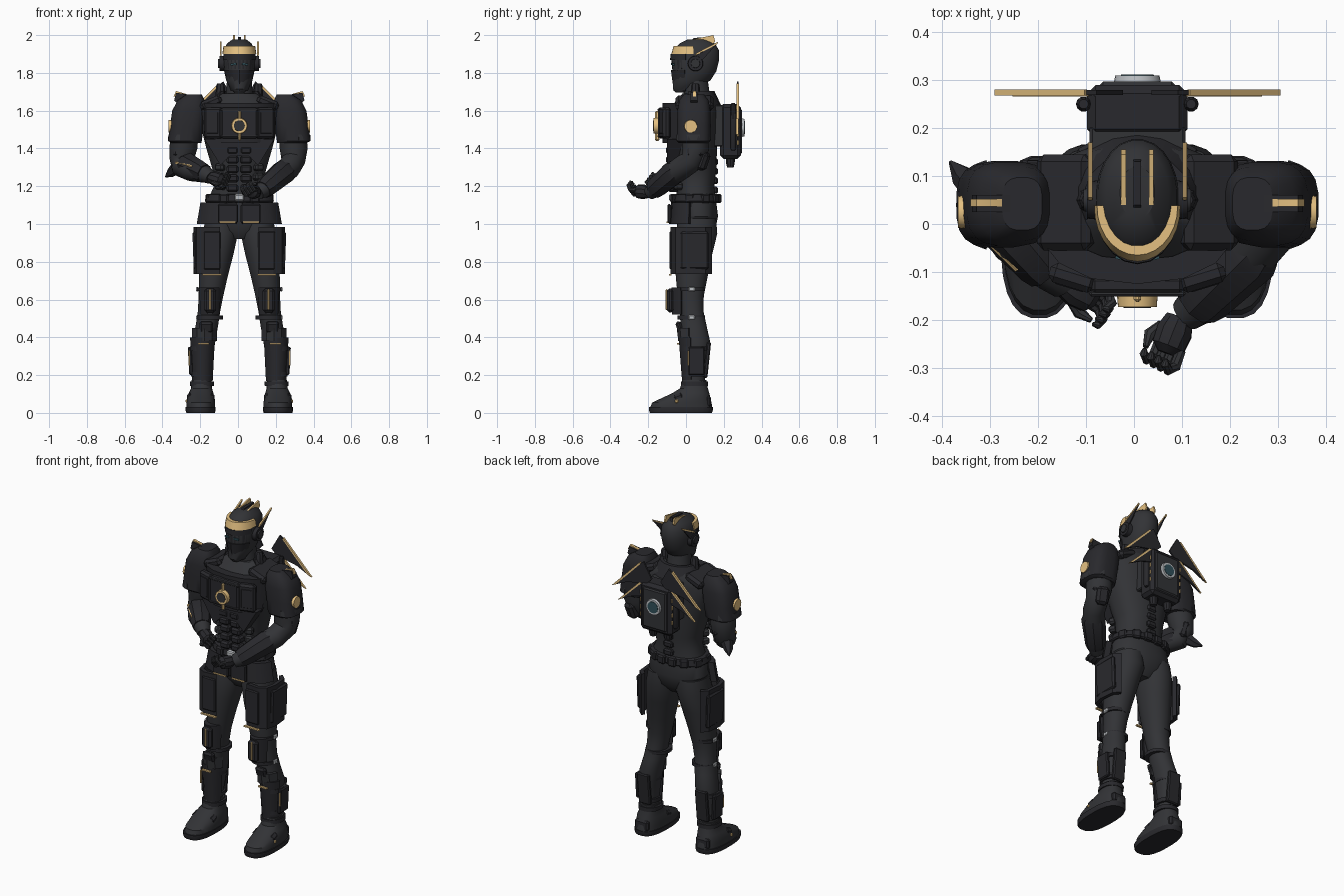
import bpy, bmesh
from math import sin, cos, radians, pi
from mathutils import Vector, Matrix, Euler

def mat(name, *c):
    m = bpy.data.materials.new(name)
    m.diffuse_color = (*c, 1)
    return m
DARK = mat("dark_suit", .032, .033, .037)
BLACK = mat("black_armour", .022, .022, .026)
GOLD = mat("gold_trim", .78, .53, .22)
STEEL = mat("pale_metal", .5, .52, .54)
TEAL = mat("teal_glass", .03, .08, .1)
CX = .007   # the body axis sits slightly off zero

def finish(name, bm, m, mirror=False):
    for side in (1, -1) if mirror else (1,):
        b = bm.copy()
        for v in b.verts:
            v.co.x = v.co.x * side + CX
        bmesh.ops.recalc_face_normals(b, faces=b.faces)
        me = bpy.data.meshes.new(name)
        b.to_mesh(me)
        b.free()
        ob = bpy.data.objects.new(name + ("" if not mirror else "_left" if side > 0 else "_right"), me)
        me.materials.append(m)
        bpy.context.collection.objects.link(ob)
    bm.free()

def skin(bm, rings):
    rs = [[bm.verts.new(p) for p in r] for r in rings]
    n = len(rs[0])
    for a, b in zip(rs, rs[1:]):
        for i in range(n):
            bm.faces.new((a[i], a[(i + 1) % n], b[(i + 1) % n], b[i]))
    bm.faces.new(rs[0])
    bm.faces.new(rs[-1])

def oval(a, rx, ry, e=2):
    c, s = cos(a), sin(a)
    return (rx * abs(c) ** (2 / e) * (1 if c > 0 else -1), ry * abs(s) ** (2 / e) * (1 if s > 0 else -1))

# stacked horizontal sections: (z, cx, cy, rx, ry)
def loft(name, secs, m=DARK, mirror=False, n=24, e=2.3):
    bm, rings = bmesh.new(), []
    for z, cx, cy, rx, ry in secs:
        pts = [oval(2 * pi * (i + .5) / n, rx, ry, e) for i in range(n)]
        rings.append([(cx + x, cy + y, z) for x, y in pts])
    skin(bm, rings)
    finish(name, bm, m, mirror)

# round limb through (x, y, z, radius) points
def tube(name, pts, m=DARK, mirror=False, n=14):
    bm, rings = bmesh.new(), []
    P = [Vector(p[:3]) for p in pts]
    for i, p in enumerate(P):
        d = P[min(i + 1, len(P) - 1)] - P[max(i - 1, 0)]
        q = Vector((0, 0, 1)).rotation_difference(d)
        rings.append([p + q @ Vector((pts[i][3] * cos(2 * pi * k / n), pts[i][3] * sin(2 * pi * k / n), 0)) for k in range(n)])
    skin(bm, rings)
    finish(name, bm, m, mirror)

# curved armour plate: ends (z, rx, ry) around a centre, swept over an angle
def plate(name, c, a0, a1, lo, hi, t, m=BLACK, mirror=False, segs=8, e=2):
    bm, rings = bmesh.new(), []
    for i in range(segs + 1):
        a = radians(a0 + (a1 - a0) * i / segs)
        r = []
        for (z, rx, ry), k in ((lo, 0), (hi, 0), (hi, t), (lo, t)):
            x, y = oval(a, rx - k, ry - k, e)
            r.append((c[0] + x, c[1] + y, z))
        rings.append(r)
    skin(bm, rings)
    finish(name, bm, m, mirror)

def box(name, loc, size, m=BLACK, mirror=False, rot=(0, 0, 0), bev=.006):
    bm = bmesh.new()
    bmesh.ops.create_cube(bm, size=1)
    bmesh.ops.scale(bm, vec=size, verts=bm.verts)
    if bev:
        bmesh.ops.bevel(bm, geom=bm.edges[:], offset=min(bev, min(size) * .35), segments=1, affect='EDGES')
    bm.transform(Matrix.Translation(loc) @ Euler([radians(r) for r in rot]).to_matrix().to_4x4())
    finish(name, bm, m, mirror)

def disc(name, loc, r, depth, axis, m=BLACK, mirror=False, n=20):
    bm = bmesh.new()
    bmesh.ops.create_cone(bm, cap_ends=True, segments=n, radius1=r, radius2=r * .92, depth=depth)
    q = Vector((0, 0, 1)).rotation_difference(Vector(axis))
    bm.transform(Matrix.Translation(loc) @ q.to_matrix().to_4x4())
    finish(name, bm, m, mirror)

# flat outline given thickness along x (points y,z) or y (points x,z)
def prism(name, pts, axis, lo, hi, m=BLACK, mirror=False):
    f = (lambda p, k: (k, *p)) if axis == 'x' else (lambda p, k: (p[0], k, p[1]))
    bm = bmesh.new()
    skin(bm, [[f(p, k) for p in pts] for k in (lo, hi)])
    finish(name, bm, m, mirror)

# torso, neck
loft("torso", [(.92, 0, .05, .06, .06), (.97, 0, .055, .14, .1), (1.04, 0, .06, .18, .11), (1.12, 0, .055, .17, .105),
    (1.2, 0, .05, .135, .1), (1.28, 0, .05, .14, .11), (1.4, 0, .04, .175, .125), (1.5, 0, .03, .2, .14),
    (1.6, 0, .035, .21, .135), (1.65, 0, .055, .17, .11), (1.69, 0, .06, .1, .08)], n=32)
tube("neck", [(0, .065, 1.62, .08), (0, .055, 1.7, .07), (0, .05, 1.78, .064)])
plate("collar", (0, .06), -30, 210, (1.63, .15, .125), (1.705, .11, .09), .02, segs=12)
tube("collar_lug", [(.1, .05, 1.66, .028), (.1, .05, 1.735, .022), (.1, .05, 1.745, .016)], BLACK, True, 8)

# head and helmet
loft("helmet", [(1.695, 0, -.02, .025, .035), (1.715, 0, -.01, .046, .06), (1.76, 0, .03, .07, .1), (1.81, 0, .045, .081, .117),
    (1.87, 0, .05, .087, .127), (1.92, 0, .055, .083, .12), (1.955, 0, .06, .066, .095), (1.978, 0, .065, .036, .055)], e=2.1)
plate("face_mask", (0, .03), 200, 340, (1.705, .05, .095), (1.815, .086, .11), .03, segs=6)
plate("visor", (0, .045), 215, 325, (1.82, .084, .118), (1.868, .088, .122), .02, segs=8)
box("visor_slit", (.03, -.07, 1.846), (.03, .012, .01), TEAL, True, (0, 8, 14), 0)
plate("visor_brow", (0, .04), 200, 340, (1.868, .09, .124), (1.9, .09, .122), .03, segs=8)
plate("brow_band", (0, .035), 178, 362, (1.9, .09, .113), (1.942, .084, .1), .03, GOLD, segs=14)
prism("crest_fin", [(.035, 1.955), (.04, 1.978), (.145, 2.0), (.155, 1.965), (.13, 1.94)], 'x', .024, .034, GOLD, True)
prism("centre_crest", [(.01, 1.95), (.04, 1.985), (.13, 1.99), (.14, 1.94)], 'x', -.008, .008)
prism("ear_fin", [(.03, 1.86), (.05, 1.89), (.165, 1.955), (.08, 1.86)], 'x', .094, .1, BLACK, True)
prism("ear_fin_trim", [(.05, 1.892), (.055, 1.905), (.17, 1.965), (.165, 1.952)], 'x', .094, .103, GOLD, True)
disc("ear_disc", (.088, .05, 1.85), .042, .034, (1, 0, 0), BLACK, True)
disc("ear_cap", (.107, .05, 1.85), .025, .01, (1, 0, 0), DARK, True)

# chest armour
plate("chest_shell", (0, .03), 200, 340, (1.43, .19, .155), (1.64, .215, .155), .05, segs=6, e=2.3)
prism("lower_chest", [(-.185, 1.45), (.185, 1.45), (.1, 1.31), (.05, 1.36), (-.05, 1.36), (-.1, 1.31)], 'y', -.1, -.02)
box("chest_panel", (0, -.128, 1.535), (.2, .042, .165), bev=.012)
box("chest_side_panel", (.135, -.112, 1.535), (.1, .042, .165), BLACK, True, (0, 0, 17), .012)
for z in (1.605, 1.465):
    box("chest_rib", (0, -.145, z), (.2, .012, .014), DARK)
box("chest_side_block", (.14, -.125, 1.535), (.07, .018, .12), BLACK, True, (0, 0, 17))
disc("emblem_ring", (0, -.152, 1.52), .044, .042, (0, -1, 0), GOLD)
disc("emblem_core", (0, -.168, 1.52), .031, .014, (0, -1, 0), DARK)
for z in (1.577, 1.463):
    box("emblem_bar", (0, -.152, z), (.016, .022, .045), GOLD)
for i in range(5):
    box("abdomen_block", (.036, -.065, 1.39 - .05 * i), (.062, .08 if i < 2 else .06, .042), BLACK, True, bev=.01)
for i in range(3):
    box("flank_block", (.1, -.045, 1.3 - .05 * i), (.05, .05, .04), DARK, True, (0, 0, 28), .01)
box("shoulder_strap", (.15, .045, 1.64), (.12, .2, .05), BLACK, True, (0, 22, 0), .015)

# shoulders and arms
loft("pauldron", [(1.43, .28, .04, .08, .08), (1.44, .288, .04, .09, .09), (1.52, .277, .042, .09, .09), (1.6, .266, .042, .09, .088),
    (1.655, .255, .042, .072, .078), (1.685, .24, .042, .042, .055)], BLACK, True, 20, 3)
plate("shoulder_rim", (.285, .04), -75, 75, (1.445, .093, .096), (1.475, .09, .092), .02, DARK, True, 10, 2.4)
prism("shoulder_fin", [(.25, 1.66), (.265, 1.685), (.335, 1.695), (.345, 1.655), (.32, 1.63)], 'y', .025, .06, BLACK, True)
prism("shoulder_fin_trim", [(.275, 1.682), (.285, 1.69), (.335, 1.704), (.348, 1.675)], 'y', .036, .052, GOLD, True)
disc("shoulder_badge", (.364, .025, 1.517), .036, .02, (1, 0, 0), GOLD, True)
tube("left_arm", [(.1, -.19, 1.165, .036), (.125, -.17, 1.18, .044), (.205, -.09, 1.25, .06), (.265, -.02, 1.3, .062),
    (.285, .03, 1.335, .064), (.288, .05, 1.4, .074), (.28, .045, 1.52, .07)])
tube("right_arm", [(-.15, -.125, 1.245, .035), (-.175, -.1, 1.262, .045), (-.25, -.03, 1.285, .06), (-.3, .04, 1.305, .062),
    (-.305, .06, 1.34, .064), (-.295, .055, 1.41, .074), (-.285, .045, 1.52, .07)])
tube("left_gauntlet", [(.125, -.17, 1.182, .05), (.14, -.155, 1.194, .057), (.235, -.06, 1.275, .068), (.25, -.045, 1.286, .058)], BLACK, n=8)
tube("right_gauntlet", [(-.185, -.095, 1.268, .05), (-.2, -.08, 1.275, .056), (-.275, .01, 1.31, .068), (-.29, .025, 1.315, .058)], BLACK, n=8)
tube("left_gauntlet_trim", [(.175, -.18, 1.205, .006), (.25, -.108, 1.28, .008)], GOLD, n=6)
tube("right_gauntlet_trim", [(-.25, -.095, 1.305, .006), (-.335, -.01, 1.325, .008)], GOLD, n=6)
box("elbow_guard", (.295, .085, 1.335), (.07, .06, .1), BLACK, True, (-20, 0, -20), .015)
box("bicep_block", (.33, .045, 1.385), (.04, .09, .06), BLACK, True, bev=.012)
tube("elbow_spike", [(-.33, .07, 1.3, .035), (-.365, .1, 1.27, .025), (-.39, .13, 1.25, .004)], BLACK, n=6)

# curled hands
def hand(label, wrist, d, across):
    w, d, s = Vector(wrist), Vector(d).normalized(), Vector(across).normalized()
    up = s.cross(d)
    up *= 1 if up.z > 0 else -1
    tube(label + "_palm", [(*(w + d * k), r) for k, r in ((-.01, .03), (.02, .039), (.055, .036), (.07, .018))], BLACK, n=10)
    for i in range(4):
        o = w + s * (i - 1.5) * .019
        tube(label + "_finger", [(*(o + d * a + up * b), r) for a, b, r in
             ((.05, -.005, .011), (.085, -.008, .012), (.1, .015, .011), (.092, .037, .009), (.082, .041, .004))], n=8)
    tube(label + "_thumb", [(*(w + d * a - s * b + up * c), r) for a, b, c, r in
         ((.02, .03, .005, .012), (.05, .045, .015, .013), (.078, .036, .026, .006))], n=8)
hand("left_hand", (.085, -.205, 1.168), (-.4, -1, .1), (.8, -.4, .5))
hand("right_hand", (-.145, -.125, 1.245), (1, -.55, -.3), (.35, .6, .75))

# belt and hip skirt
loft("belt", [(1.115, 0, .05, .178, .12), (1.122, 0, .05, .184, .126), (1.155, 0, .05, .175, .12), (1.16, 0, .05, .165, .112)], BLACK, n=28)
box("belt_buckle", (0, -.075, 1.14), (.05, .03, .035), STEEL)
for x, y, a in ((.08, -.06, 15), (.16, .02, 80), (.155, .1, 115), (.1, .15, 150), (.035, .17, 175)):
    box("belt_pouch", (x, y, 1.135), (.05, .035, .05), BLACK, True, (0, 0, a), .008)
plate("hip_skirt", (0, .05), -88, -10, (1.0, .228, .14), (1.115, .208, .128), .035, BLACK, True, 4, 2.6)
box("skirt_front_panel", (.06, -.088, 1.055), (.105, .02, .1), BLACK, True)
box("skirt_trim", (.062, -.096, 1.008), (.085, .012, .008), GOLD, True, bev=0)

# legs
loft("leg", [(.12, .2, .045, .046, .055), (.2, .2, .045, .048, .056), (.3, .195, .05, .056, .068), (.38, .188, .052, .062, .076), (.46, .172, .04, .06, .07),
    (.54, .16, .03, .06, .063), (.62, .15, .025, .066, .07), (.72, .138, .03, .077, .085), (.84, .12, .04, .09, .1),
    (.95, .1, .055, .094, .112), (1.03, .095, .06, .085, .1)], DARK, True, 20, 2.1)
plate("thigh_armour", (.155, .03), -118, 70, (.735, .088, .112), (.985, .088, .112), .022, BLACK, True, 5, 3)
box("thigh_block", (.232, .045, .86), (.026, .15, .2), BLACK, True, (0, 2, 0), .012)
box("thigh_front_panel", (.145, -.08, .86), (.09, .016, .2), BLACK, True)
box("thigh_trim", (.145, -.084, .732), (.1, .014, .008), GOLD, True, bev=0)
for z in (.655, .505):
    loft("knee_strap", [(z - .01, .155, .027, .07, .074), (z + .01, .155, .027, .07, .074)], BLACK, True, 20)
    box("strap_clip", (.222, .03, z), (.014, .035, .025), STEEL, True)
plate("knee_guard", (.155, .01), -155, -25, (.52, .056, .085), (.665, .064, .09), .03, BLACK, True, 5)
box("knee_cap", (.155, -.083, .595), (.064, .036, .125), BLACK, True, bev=.015)
box("knee_trim", (.155, -.102, .6), (.012, .012, .11), GOLD, True)
plate("shin_guard", (.195, .045), -165, -15, (.17, .056, .066), (.4, .068, .084), .016, BLACK, True, 6)
plate("shin_crown", (.184, .045), -160, -20, (.38, .07, .086), (.45, .07, .094), .03, DARK, True, 4)
box("shin_peak", (.175, -.035, .455), (.07, .03, .06), BLACK, True, (18, 0, 0), .012)
box("shin_trim", (.19, -.042, .366), (.06, .012, .008), GOLD, True, bev=0)
box("shin_side_plate", (.258, .055, .275), (.022, .085, .15), BLACK, True, (0, 3, 0))
box("shin_side_trim", (.266, .012, .29), (.008, .006, .08), GOLD, True)
box("calf_plate", (.195, .112, .28), (.08, .022, .19), BLACK, True, (-6, 0, 0))
for z, k in ((.205, 0), (.155, .006), (.34, .008)):
    loft("shin_band", [(z - .012, .198, .046, .058 + k, .066 + k), (z + .012, .197, .046, .058 + k, .066 + k)], BLACK, True, 20)

# boots
loft("boot_sole", [(0, .205, -.027, .076, .165), (.012, .205, -.027, .08, .17), (.03, .205, -.027, .08, .17)], BLACK, True, 24, 2.6)
loft("boot_upper", [(.03, .204, -.025, .076, .165), (.055, .204, -.022, .076, .158), (.078, .204, .0, .074, .13), (.105, .203, .026, .066, .098),
    (.13, .2, .042, .056, .074), (.175, .2, .045, .053, .064)], DARK, True, 24, 2.4)
box("boot_strap", (.204, -.04, .082), (.145, .06, .04), BLACK, True, (20, 0, 0), .014)
box("boot_heel", (.204, .118, .06), (.09, .03, .06), BLACK, True, bev=.01)
box("boot_stud", (.278, -.05, .062), (.012, .018, .018), GOLD, True)

# backpack with folded blades
box("backpack", (0, .235, 1.49), (.21, .11, .29), BLACK, bev=.018)
box("backpack_lid", (0, .285, 1.49), (.16, .024, .24), DARK, bev=.01)
box("backpack_mount", (0, .175, 1.52), (.2, .06, .22), DARK)
tube("backpack_canister", [(.112, .25, 1.39, .01), (.112, .25, 1.4, .016), (.112, .25, 1.62, .016), (.112, .25, 1.64, .01)], BLACK, True, 10)
tube("backpack_thruster", [(.05, .235, 1.3, .018), (.05, .235, 1.32, .024), (.05, .235, 1.38, .026)], BLACK, True, 10)
disc("reactor_ring", (0, .3, 1.51), .05, .02, (0, 1, 0), STEEL, n=24)
disc("reactor_core", (0, .303, 1.51), .037, .018, (0, 1, 0), TEAL, n=24)
for i in range(4):
    box("backpack_light", (.107, .275, 1.43 + .045 * i), (.006, .01, .025), GOLD, True)
    box("spine_block", (0, .15, 1.18 + .05 * i), (.06, .04, .036), BLACK, bev=.008)
prism("upper_blade", [(.03, 1.66), (.085, 1.755), (.11, 1.735), (.285, 1.56), (.2, 1.6), (.06, 1.63)], 'y', .269, .279, BLACK, True)
prism("upper_blade_trim", [(.105, 1.735), (.11, 1.745), (.298, 1.555), (.27, 1.567)], 'y', .268, .28, GOLD, True)
prism("lower_blade", [(.04, 1.56), (.06, 1.635), (.09, 1.635), (.25, 1.48), (.17, 1.52)], 'y', .267, .277, BLACK, True)
prism("lower_blade_trim", [(.1, 1.618), (.105, 1.63), (.26, 1.475), (.235, 1.488)], 'y', .266, .278, GOLD, True)

# smooth bodies, crisp armour edges
for ob in bpy.context.collection.objects:
    ob.select_set(True)
    bpy.context.view_layer.objects.active = ob
bpy.ops.object.shade_smooth_by_angle(angle=radians(32))
